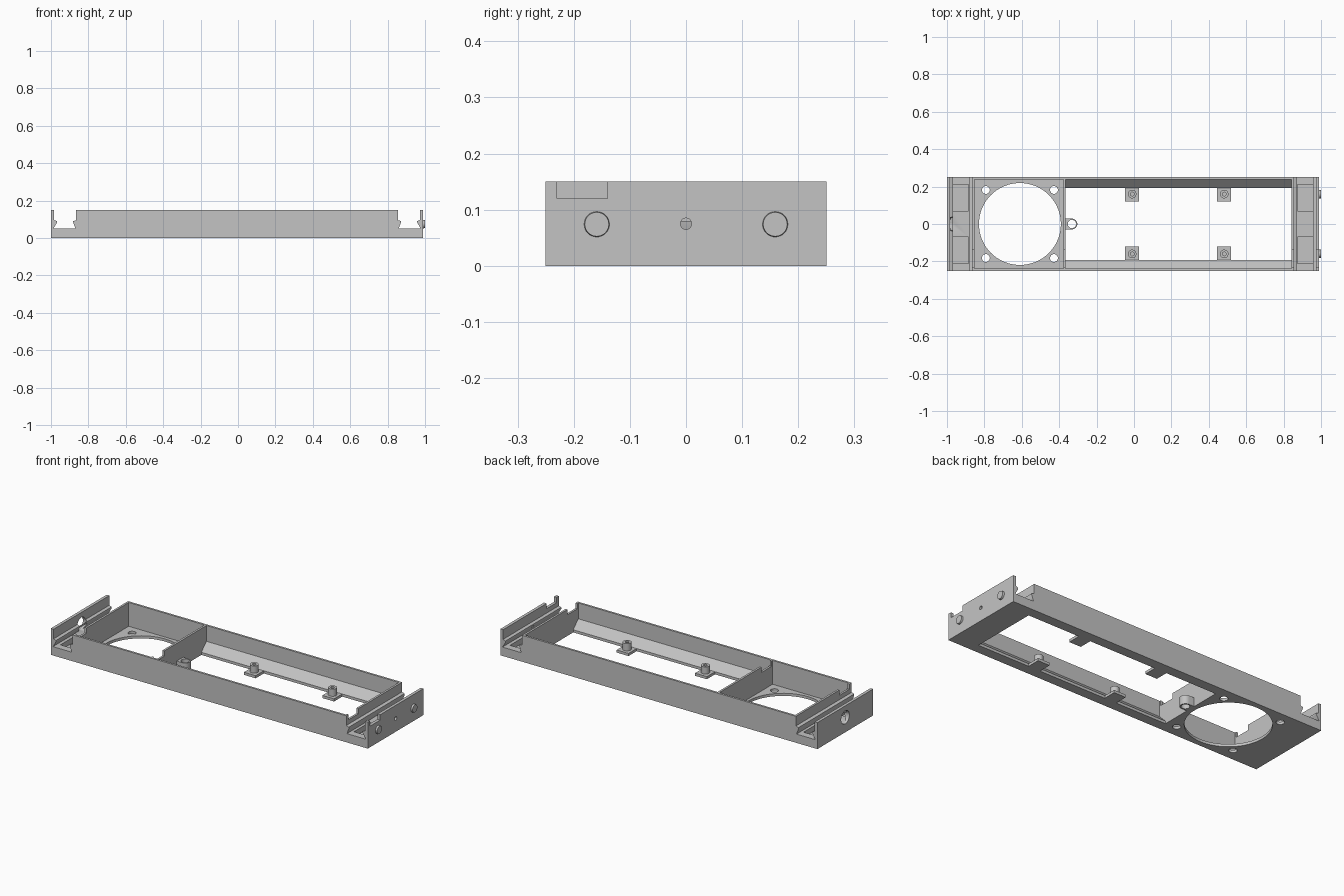
import bpy, bmesh, math
from mathutils import Matrix, Vector

if "Cube" in bpy.data.objects:
    bpy.data.objects.remove(bpy.data.objects["Cube"])

grey = bpy.data.materials.new("plain grey")
grey.use_nodes = True
COLOR = (0.55, 0.55, 0.55, 1)
grey.diffuse_color = COLOR
grey.node_tree.nodes["Principled BSDF"].inputs["Base Color"].default_value = COLOR

CX = -0.005          # middle of the body
H = 0.15             # body height
W = 0.25             # half depth
FLOOR = 0.015


def finish(name, bm):
    bmesh.ops.recalc_face_normals(bm, faces=bm.faces)
    mesh = bpy.data.meshes.new(name)
    bm.to_mesh(mesh)
    bm.free()
    mesh.materials.append(grey)
    obj = bpy.data.objects.new(name, mesh)
    bpy.context.collection.objects.link(obj)
    return obj


def box(name, x, y, z):
    bm = bmesh.new()
    bmesh.ops.create_cube(bm, size=1)
    for v in bm.verts:
        v.co = Vector([a[0] if c < 0 else a[1] for a, c in zip((x, y, z), v.co)])
    return finish(name, bm)


def cylinder(name, center, r, depth, axis="Z", r2=None):
    bm = bmesh.new()
    rot = Matrix.Rotation(math.pi / 2, 4, "Y") if axis == "X" else Matrix()
    bmesh.ops.create_cone(bm, cap_ends=True, segments=64 if r > 0.1 else 32,
                          radius1=r, radius2=r if r2 is None else r2, depth=depth,
                          matrix=Matrix.Translation(center) @ rot)
    return finish(name, bm)


def prism(name, points, start, sweep):
    """Closed profile of 3D points, extruded along sweep."""
    bm = bmesh.new()
    face = bm.faces.new([bm.verts.new(Vector(p) + Vector(start)) for p in points])
    out = bmesh.ops.extrude_face_region(bm, geom=[face])["geom"]
    bmesh.ops.translate(bm, vec=sweep,
                        verts=[g for g in out if isinstance(g, bmesh.types.BMVert)])
    return finish(name, bm)


def combine(obj, other, operation="DIFFERENCE"):
    other.hide_render = True
    mod = obj.modifiers.new("cut", "BOOLEAN")
    mod.operation, mod.solver, mod.object = operation, "EXACT", other
    bpy.context.view_layer.objects.active = obj
    bpy.ops.object.modifier_apply(modifier=mod.name)
    bpy.data.objects.remove(other)


def smooth(obj):
    bpy.ops.object.select_all(action="DESELECT")
    obj.select_set(True)
    bpy.context.view_layer.objects.active = obj
    bpy.ops.object.shade_smooth_by_angle(angle=math.radians(30))


def cable_notch(obj, x):
    combine(obj, box("notch_cutter", x, (-0.23, -0.14), (0.12, 0.2)))


# End blocks: inner wall, dovetail channel and outer plate in one profile
END = [(0.848, 0), (0.995, 0), (0.995, H), (0.978, H), (0.978, 0.095), (0.963, 0.09),
       (0.963, 0.082), (0.982, 0.05), (0.864, 0.05), (0.876, 0.082), (0.876, 0.09),
       (0.86, 0.095), (0.86, H), (0.848, H)]
for side, name in ((-1, "right_end"), (1, "left_end")):
    end = prism(name, [(CX + side * u, 0, z) for u, z in END], (0, -W, 0), (0, 2 * W, 0))
    for s in (-1, 1):
        xs = sorted(CX + side * u for u in (0.88, 0.963))
        ys = sorted((s * 0.07, s * 0.21))
        combine(end, box("pocket_cutter", xs, ys, (0.02, 0.06)))
    cable_notch(end, sorted(CX + side * u for u in (0.8, 1.1 if side > 0 else 0.9)))
    radius = 0.01 if side > 0 else 0.037
    z = 0.075 if side > 0 else 0.085
    combine(end, cylinder("hole_cutter", (CX + side * 0.99, 0, z), radius, 0.05, "X"))
    smooth(end)

# Long side walls, with a sloped ledge along the open bay
for s, name in ((-1, "front_wall"), (1, "back_wall")):
    box(name, (CX - 0.848, CX + 0.848), sorted((s * 0.238, s * W)), (0, H))
    ledge = [(0, s * 0.238, 0), (0, s * 0.193, 0), (0, s * 0.193, FLOOR), (0, s * 0.238, 0.06)]
    prism(name.replace("wall", "ledge"), ledge, (-0.37, 0, 0), (CX + 0.848 + 0.37, 0, 0))

# Fan floor with the large opening and four screw holes
fan_floor = box("fan_floor", (CX - 0.848, -0.365), (-0.238, 0.238), (0, FLOOR))
combine(fan_floor, cylinder("fan_cutter", (-0.61, 0, 0), 0.219, 0.1))
for x in (-0.792, -0.428):
    for y in (-0.182, 0.182):
        combine(fan_floor, cylinder("screw_cutter", (x, y, 0), 0.021, 0.1))
smooth(fan_floor)

# Partition between the fan and the open bay
partition = box("partition", (-0.377, -0.365), (-0.238, 0.238), (FLOOR, H))
cable_notch(partition, (-0.5, -0.2))

# Tube standing against the partition
tube = cylinder("partition_tube", (-0.332, 0, 0.025), 0.029, 0.05)
combine(tube, box("web", (-0.367, -0.332), (-0.029, 0.029), (0, 0.05)), "UNION")
combine(tube, cylinder("bore_cutter", (-0.332, 0, 0.025), 0.022, 0.2))
smooth(tube)

# Mounting tabs with hollow posts
for x in (-0.01, 0.482):
    for s in (-1, 1):
        tab = box("mounting_tab", (x - 0.037, x + 0.037), sorted((s * 0.12, s * 0.195)), (0, FLOOR))
        combine(tab, cylinder("post", (x, s * 0.16, 0.033), 0.023, 0.045), "UNION")
        combine(tab, cylinder("bore_cutter", (x, s * 0.16, 0.045), 0.01, 0.05))
        smooth(tab)

# Round studs on the left end plate
for y in (-0.159, 0.159):
    smooth(cylinder("stud", (0.993, y, 0.074), 0.023, 0.014, "X", 0.0215))
